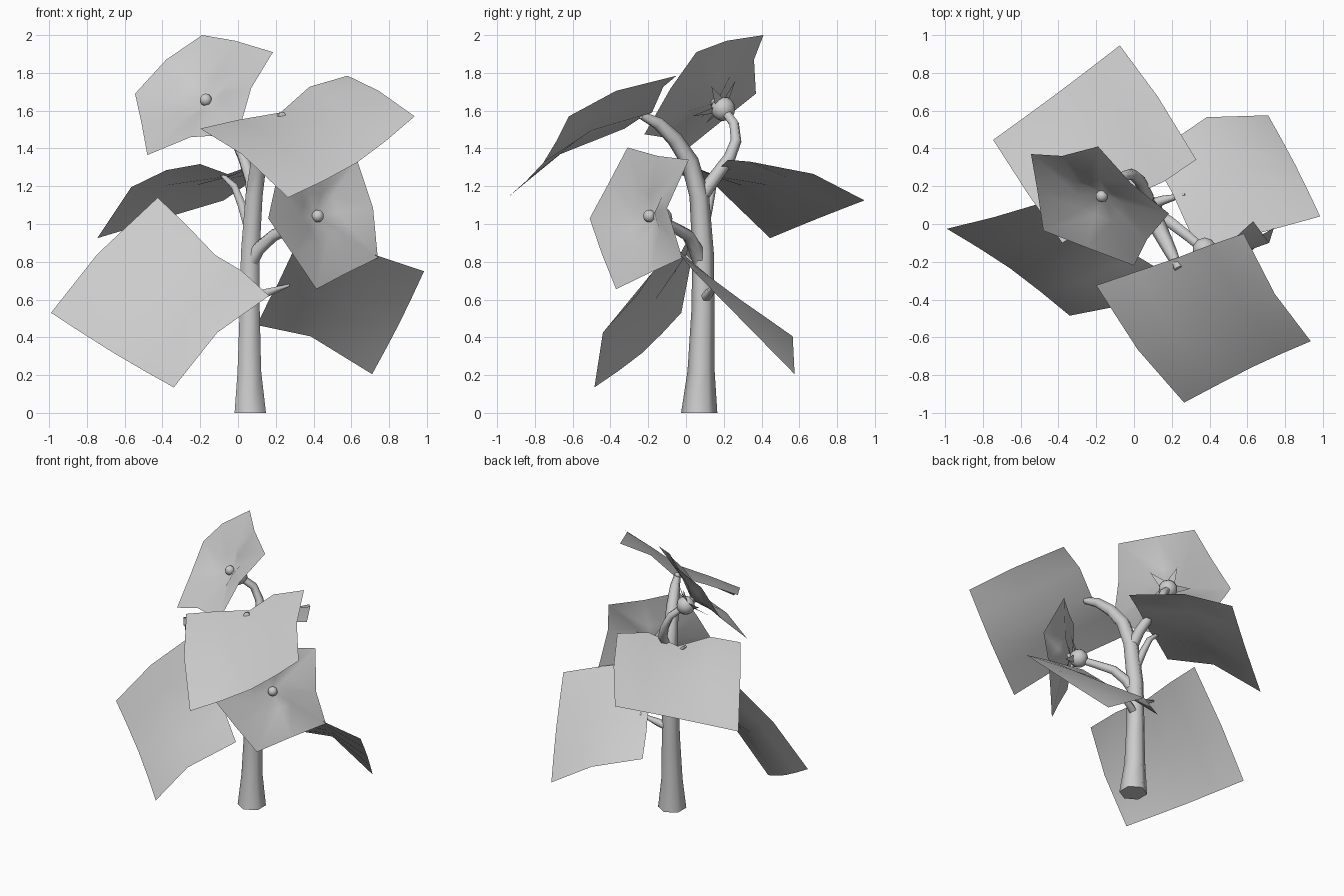
import bpy, bmesh, math
from mathutils import Vector as V

if "Cube" in bpy.data.objects:
    bpy.data.objects.remove(bpy.data.objects["Cube"])


def make_object(name, bm, smooth=True):
    me = bpy.data.meshes.new(name)
    bm.normal_update()
    bm.to_mesh(me)
    bm.free()
    for p in me.polygons:
        p.use_smooth = smooth and len(p.vertices) < 6
    ob = bpy.data.objects.new(name, me)
    bpy.context.collection.objects.link(ob)
    return ob


def tube(name, pts, radii, sides=6):
    """Tapered six-sided tube along a path, carried frame, capped ends."""
    bm = bmesh.new()
    pts = [V(p) for p in pts]
    ref = V((0, 1, 0))
    rings = []
    for i, p in enumerate(pts):
        t = (pts[min(i + 1, len(pts) - 1)] - pts[max(i - 1, 0)]).normalized()
        if i == 0:
            t = V((0, 0, 1)) if p.z == 0 else t
        ref = (ref - t * ref.dot(t)).normalized()
        side = t.cross(ref)
        rings.append([bm.verts.new(p + radii[i] * (
            math.cos(a) * ref + math.sin(a) * side))
            for a in (2 * math.pi * k / sides for k in range(sides))])
    for r, s in zip(rings, rings[1:]):
        for k in range(sides):
            n = (k + 1) % sides
            bm.faces.new((r[k], r[n], s[n], s[k]))
    bm.faces.new(rings[0][::-1])
    bm.faces.new(rings[-1])
    return make_object(name, bm)


def leaf(name, rim, lift=(-.4, -.4)):
    """Creased sheet; rim runs base corner, base middle, corner, ..."""
    a, ab, b, bc, c, cd, d, da = [V(p) for p in rim]
    mid = (ab + bc + cd + da) / 2 - (a + b + c + d) / 4
    rows = [(a, ab, b, *lift), (da, mid, bc, .4, .4), (d, cd, c, .65, .65)]
    bm = bmesh.new()
    grid = []
    for l, m, r, k1, k3 in rows:
        # quarter points lift beside the midrib at the base
        dev = m - (l + r) / 2
        q1, q3 = l.lerp(r, .25) + dev * k1, l.lerp(r, .75) + dev * k3
        grid.append([bm.verts.new(p) for p in (l, q1, m, q3, r)])
    for r, s in zip(grid, grid[1:]):
        for i in range(4):
            bm.faces.new((r[i], s[i], s[i + 1], r[i + 1]))
    return make_object(name, bm)


def ball(name, centre, radius):
    bm = bmesh.new()
    bmesh.ops.create_uvsphere(bm, u_segments=10, v_segments=8, radius=radius)
    bmesh.ops.translate(bm, verts=bm.verts, vec=centre)
    make_object(name, bm)


def flower(name, rim, centre):
    rim = [V(p) for p in rim]
    c = V(centre)
    n = V((0, 0, 0))
    for p, q in zip(rim, rim[1:] + rim[:1]):
        n += (p - c).cross(q - c)
    n.normalize()
    if n.y > 0:
        n = -n
    # five-cornered funnel of fused petals
    bm = bmesh.new()
    hub = bm.verts.new(c - n * 0.01)
    inner = [bm.verts.new(c.lerp(p, .35) + n * 0.015) for p in rim]
    outer = [bm.verts.new(p) for p in rim]
    for k in range(len(rim)):
        m = (k + 1) % len(rim)
        bm.faces.new((hub, inner[k], inner[m]))
        bm.faces.new((inner[k], outer[k], outer[m], inner[m]))
    make_object(name + "_petals", bm)
    # pistil in front, calyx behind
    ball(name + "_pistil", c + n * 0.012, 0.033)
    ball(name + "_calyx", c - n * 0.065, 0.064)
    # small pointed sepals behind the petals
    bm = bmesh.new()
    for k in range(0, len(rim), 2):
        out = (rim[k] - c).normalized()
        w = n.cross(out) * 0.03
        base = c - n * 0.05 + out * 0.04
        tip = c + (rim[k] - c) * 0.36 - n * 0.025
        bm.faces.new([bm.verts.new(v) for v in (base - w, base + w, tip)])
    make_object(name + "_sepals", bm, False)


# main stem, bending forward at the top
tube("main_stem",
     [(.065, .07, 0), (.06, .08, .22), (.062, .09, .55), (.065, .09, .85),
      (.085, .07, 1.15), (.11, .02, 1.33), (.15, -.06, 1.45),
      (.195, -.15, 1.535), (.235, -.235, 1.575)],
     [.096, .072, .061, .057, .052, .048, .042, .034, .022])

# leaf and flower stalks
tube("left_leaf_stalk",
     [(.06, .08, .68), (-.05, .055, .76), (-.17, 0, .835)],
     [.03, .02, .007])
tube("right_leaf_stalk", [(.06, .09, .6), (.15, .125, .635), (.27, .155, .675)],
     [.032, .025, .008])
tube("back_leaf_stalk",
     [(.06, .09, .97), (.02, .12, 1.1), (-.02, .14, 1.2), (-.1, .15, 1.275)],
     [.03, .025, .021, .009])
tube("lower_flower_stalk",
     [(.065, .08, .79), (.11, .05, .87), (.19, .01, .94), (.28, -.06, .98),
      (.385, -.15, 1.03)], [.042, .038, .034, .03, .025])
tube("upper_flower_stalk",
     [(.08, .07, 1.13), (.07, .14, 1.23), (.03, .23, 1.35), (-.01, .265, 1.44),
      (-.05, .255, 1.53), (-.13, .2, 1.605)],
     [.04, .036, .032, .029, .027, .025])

# four broad leaves
leaf("front_leaf",
     [(-.2, -.325, 1.505), (.225, -.18, 1.59), (.58, -.05, 1.785),
      (.745, -.37, 1.705), (.935, -.62, 1.57), (.63, -.755, 1.325),
      (.265, -.945, 1.14), (.02, -.665, 1.37)], (.4, -.2))
leaf("left_leaf",
     [(-.425, .13, 1.14), (-.12, 0, .835), (.165, -.26, .62),
      (-.11, -.44, .425), (-.34, -.485, .135), (-.655, -.235, .315),
      (-.99, -.025, .53), (-.745, .035, .84)], (.3, -.1))
leaf("right_leaf",
     [(.1, .37, .465), (.2, .17, .66), (.34, -.13, .95), (.73, -.03, .835),
      (.985, .04, .75), (.855, .31, .475), (.71, .575, .205),
      (.385, .565, .405)])
leaf("back_leaf",
     [(.33, .34, 1.33), (-.03, .14, 1.255), (-.38, -.1, 1.285),
      (-.565, .165, 1.195), (-.745, .445, .925), (-.395, .7, 1.03),
      (-.075, .945, 1.125), (.125, .675, 1.265)])

# two flowers
flower("upper_flower",
       [(-.545, .37, 1.69), (-.38, .36, 1.87), (-.19, .41, 2.0),
        (-.015, .215, 1.97), (.185, .055, 1.91), (.07, -.08, 1.72),
        (0, -.22, 1.475), (-.25, -.125, 1.46), (-.48, -.035, 1.365),
        (-.51, .17, 1.53)], (-.165, .155, 1.65))
flower("lower_flower",
       [(.16, -.51, 1.03), (.2, -.41, 1.215), (.27, -.31, 1.405),
        (.45, -.15, 1.36), (.63, .015, 1.34), (.715, -.1, 1.085),
        (.74, -.02, .82), (.575, -.195, .74), (.415, -.37, .655),
        (.29, -.445, .84)], (.415, -.185, 1.04))
